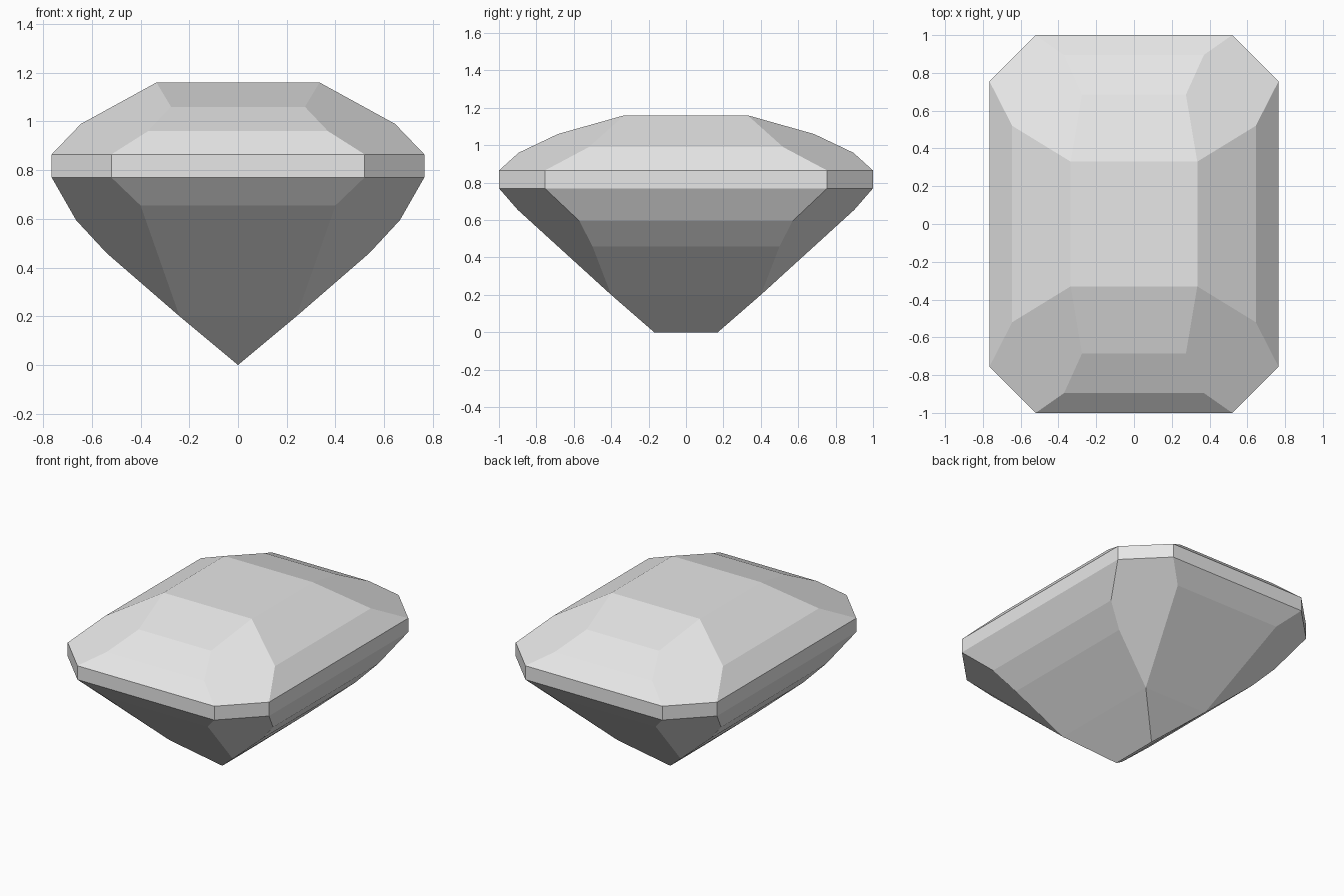
import bpy
import bmesh

cube = bpy.data.objects.get("Cube")
if cube:
    bpy.data.objects.remove(cube, do_unlink=True)

# One flat pale grey for the whole stone
mat = bpy.data.materials.new("pale_grey")
mat.use_nodes = True
grey = (0.8, 0.8, 0.8, 1.0)
mat.diffuse_color = grey
mat.node_tree.nodes["Principled BSDF"].inputs["Base Color"].default_value = grey

# Facet edges of one quarter, each running from the girdle inwards
GIRDLE_LOW, GIRDLE_HIGH = 0.77, 0.865
SIDE, END = (0.765, 0.755), (0.52, 1.0)
TABLE = (0.335, 0.33, 1.16)
POINT = (0.24, 0.40, 0.20)
KEEL = (0.0, 0.17, 0.0)
crown_side = [(*SIDE, GIRDLE_HIGH), (0.645, 0.52, 0.99), TABLE]
crown_end = [(*END, GIRDLE_HIGH), (0.37, 0.895, 0.96), (0.275, 0.685, 1.06), TABLE]
pavilion_side = [(*SIDE, GIRDLE_LOW), (0.665, 0.57, 0.595), (0.54, 0.50, 0.46), POINT]
pavilion_end = [(*END, GIRDLE_LOW), (0.40, 0.90, 0.655), POINT]

bm = bmesh.new()
verts = {}


def facet(points):
    """Add one flat facet, sharing vertices with its neighbours."""
    ring = []
    for p in points:
        key = tuple(round(c, 4) + 0.0 for c in p)
        if key not in verts:
            verts[key] = bm.verts.new(key)
        if verts[key] not in ring:
            ring.append(verts[key])
    bm.faces.new(ring)


def flip(p, sx, sy):
    return (p[0] * sx, p[1] * sy, p[2])


def side_facets(edge):
    for s in (1, -1):
        for a, b in zip(edge, edge[1:]):
            facet([flip(p, s, t) for p, t in ((a, 1), (b, 1), (b, -1), (a, -1))])


def end_facets(edge):
    for s in (1, -1):
        for a, b in zip(edge, edge[1:]):
            facet([flip(p, t, s) for p, t in ((a, 1), (b, 1), (b, -1), (a, -1))])


def corner_facets(side, end):
    outline = side + end[-2::-1]
    for sx in (1, -1):
        for sy in (1, -1):
            facet([flip(p, sx, sy) for p in outline])


# Crown and table
side_facets(crown_side)
end_facets(crown_end)
corner_facets(crown_side, crown_end)
facet([flip(TABLE, *s) for s in ((1, 1), (-1, 1), (-1, -1), (1, -1))])

# Girdle band
girdle_side = [pavilion_side[0], crown_side[0]]
girdle_end = [pavilion_end[0], crown_end[0]]
side_facets(girdle_side)
end_facets(girdle_end)
corner_facets(girdle_side, girdle_end + [girdle_end[-1]])

# Pavilion down to the keel
side_facets(pavilion_side + [KEEL])
end_facets(pavilion_end + [KEEL])
corner_facets(pavilion_side, pavilion_end)

bmesh.ops.recalc_face_normals(bm, faces=bm.faces[:])
mesh = bpy.data.meshes.new("cut_gem")
bm.to_mesh(mesh)
bm.free()
mesh.materials.append(mat)
gem = bpy.data.objects.new("cut_gem", mesh)
bpy.context.collection.objects.link(gem)
